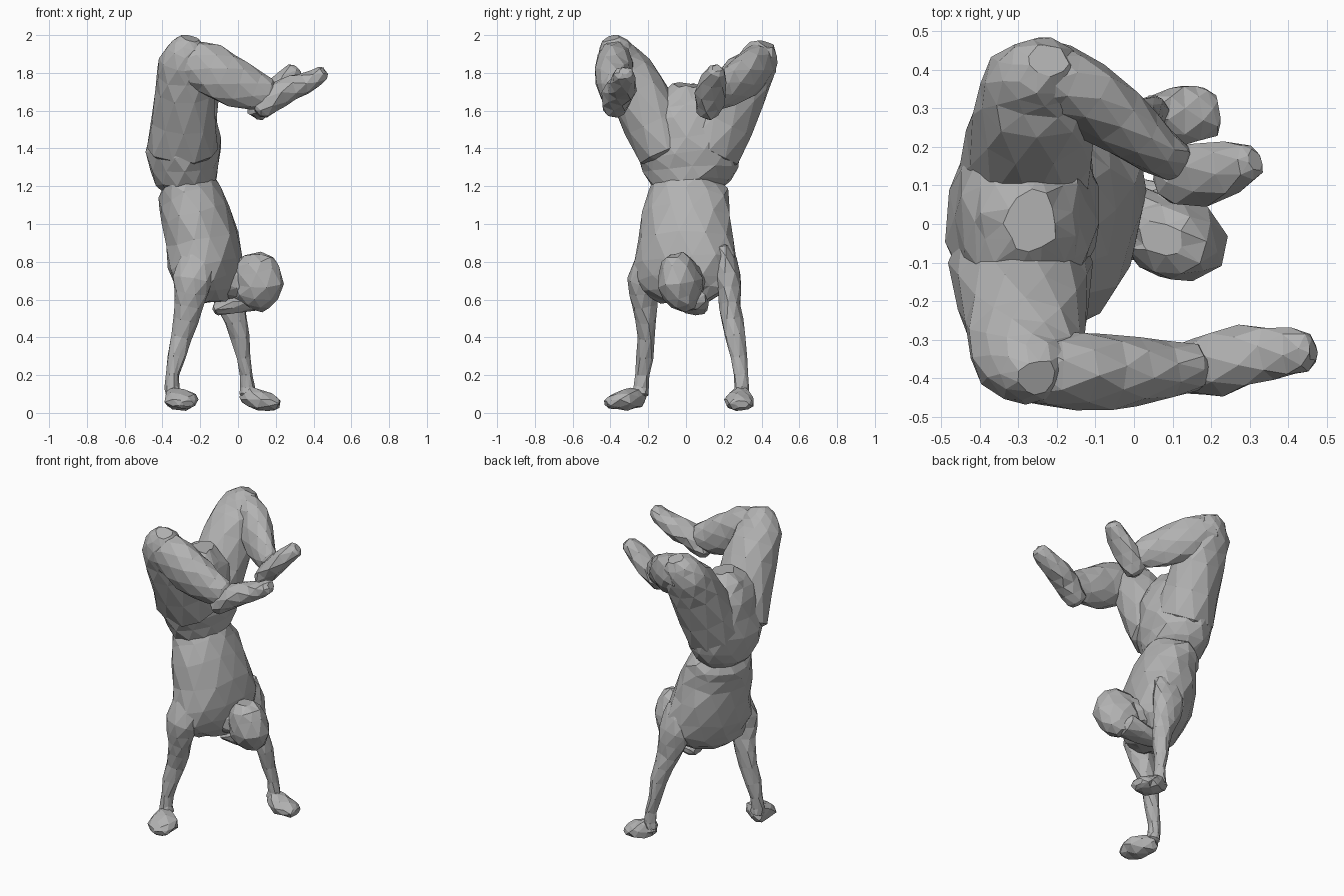
import bpy, bmesh, math, random
from mathutils import Vector

random.seed(4)
cube = bpy.data.objects.get("Cube")
if cube:
    bpy.data.objects.remove(cube)

grey = bpy.data.materials.new("stone grey")
grey.use_nodes = True
tone = (.45, .45, .45, 1)
grey.diffuse_color = tone
grey.node_tree.nodes["Principled BSDF"].inputs["Base Color"].default_value = tone

ACROSS = Vector((0, 1, 0))
TWISTED = Vector((.4, 1, 0))
FORWARD = Vector((1, 0, 0))


def smooth_stations(stations):
    """Insert a curved in-between station in every span."""
    result = []
    last = len(stations) - 1
    for i in range(last):
        before, here = stations[max(i - 1, 0)], stations[i]
        there, after = stations[i + 1], stations[min(i + 2, last)]
        middle = [(b + c) / 2 + (b + c - a - d) / 16
                  for a, b, c, d in zip(before, here, there, after)]
        result += [here, middle]
    return result + [stations[last]]


def rounded_cap(end, inner):
    """A smaller station just beyond the end of a limb."""
    tip = Vector(end[:3])
    outward = (tip - Vector(inner[:3])).normalized()
    half_width, half_depth = end[3:]
    tip += outward * min(half_width, half_depth) * .45
    return [*tip, half_width * .55, half_depth * .55]


def body_part(name, *stations, side_start=ACROSS, side_end=None, sides=9, rough=.006):
    """Faceted skin over stations: centre, half width, half depth."""
    path = smooth_stations(stations)
    path = [rounded_cap(path[0], path[1]), *path, rounded_cap(path[-1], path[-2])]
    last = len(path) - 1
    bm = bmesh.new()
    loops = []
    for i, (*centre, half_width, half_depth) in enumerate(path):
        ahead, behind = path[min(i + 1, last)], path[max(i - 1, 0)]
        along = (Vector(ahead[:3]) - Vector(behind[:3])).normalized()
        side = side_start.lerp(side_end or side_start, i / last)
        side = (side - along * side.dot(along)).normalized()
        deep = along.cross(side)
        loop = []
        for k in range(sides):
            angle = math.tau * (k + (i % 2) / 2) / sides
            point = Vector(centre)
            point += side * half_width * math.cos(angle) * 1.04
            point += deep * half_depth * math.sin(angle) * 1.04
            point += Vector([random.uniform(-rough, rough) for axis in range(3)])
            loop.append(bm.verts.new(point))
        loops.append(loop)
    # Staggered rings make a triangle skin
    for i in range(last):
        low, high = loops[i], loops[i + 1]
        for k in range(sides):
            n = (k + 1) % sides
            if i % 2:
                bm.faces.new((low[k], low[n], high[n]))
                bm.faces.new((low[k], high[n], high[k]))
            else:
                bm.faces.new((low[k], low[n], high[k]))
                bm.faces.new((low[n], high[n], high[k]))
    bm.faces.new(loops[0])
    bm.faces.new(loops[-1])
    bmesh.ops.recalc_face_normals(bm, faces=bm.faces)
    mesh = bpy.data.meshes.new(name)
    bm.to_mesh(mesh)
    bm.free()
    mesh.materials.append(grey)
    bpy.context.collection.objects.link(bpy.data.objects.new(name, mesh))


# Upside-down trunk, twisted at the shoulders
body_part("torso",
          (-.15, 0, .65, .24, .14),
          (-.17, 0, .8, .27, .19),
          (-.22, 0, 1.05, .23, .18),
          (-.28, .03, 1.2, .19, .15),
          side_start=TWISTED, side_end=ACROSS, sides=12, rough=.01)
body_part("trouser_hips",
          (-.28, .03, 1.22, .2, .16),
          (-.29, .02, 1.38, .27, .19),
          (-.28, 0, 1.57, .24, .16),
          (-.27, 0, 1.68, .14, .12),
          sides=12, rough=.01)

# Head tipped back and turned, with jaw and neck
body_part("head",
          (.08, -.04, .8, .08, .11),
          (.1, -.03, .69, .11, .135),
          (.08, 0, .59, .08, .1),
          side_start=TWISTED, rough=.009)
body_part("jaw",
          (.08, .02, .6, .09, .06),
          (-.11, .06, .55, .06, .035))
body_part("neck",
          (-.1, 0, .7, .12, .09),
          (.08, 0, .7, .08, .1))

# Arms, each ending in a flat planted hand
body_part("right_arm",
          (-.2, -.18, .86, .06, .1),
          (-.24, -.23, .7, .075, .1),
          (-.26, -.22, .57, .065, .07),
          (-.3, -.21, .4, .045, .055),
          (-.345, -.23, .2, .04, .035),
          (-.345, -.24, .1, .04, .04))
body_part("left_arm",
          (-.11, .18, .86, .06, .1),
          (-.08, .22, .72, .07, .1),
          (-.04, .235, .57, .055, .07),
          (.01, .26, .4, .05, .045),
          (.045, .29, .2, .04, .03),
          (.05, .29, .1, .04, .04))
body_part("right_hand",
          (-.35, -.24, .08, .04, .05),
          (-.3, -.33, .07, .09, .055),
          (-.27, -.41, .05, .05, .03),
          side_start=FORWARD, sides=7)
body_part("left_hand",
          (.04, .3, .1, .04, .05),
          (.12, .28, .065, .08, .055),
          (.2, .29, .05, .065, .035), sides=7)

# Splayed thighs rising to bent knees
body_part("right_thigh",
          (-.29, -.1, 1.4, .16, .18),
          (-.28, -.26, 1.71, .15, .155),
          (-.28, -.35, 1.86, .115, .13),
          (-.26, -.385, 1.95, .08, .09), sides=10)
body_part("left_thigh",
          (-.28, .12, 1.4, .17, .17),
          (-.26, .28, 1.71, .15, .15),
          (-.25, .37, 1.84, .11, .135),
          (-.23, .41, 1.92, .08, .09), sides=10)

# Shins folded over
body_part("right_shin",
          (-.28, -.37, 1.87, .09, .11),
          (-.15, -.38, 1.82, .1, .13),
          (0, -.38, 1.74, .09, .125),
          (.16, -.37, 1.69, .06, .08))
body_part("left_shin",
          (-.25, .39, 1.85, .09, .11),
          (-.13, .34, 1.8, .09, .125),
          (0, .23, 1.73, .07, .11),
          (.11, .16, 1.68, .05, .07))

# Feet with heels and pointed toes
body_part("right_foot",
          (.12, -.38, 1.6, .06, .05),
          (.22, -.36, 1.69, .08, .07),
          (.35, -.33, 1.74, .07, .055),
          (.45, -.33, 1.8, .05, .04), sides=7)
body_part("left_foot",
          (.09, .12, 1.59, .06, .05),
          (.18, .13, 1.69, .08, .06),
          (.3, .16, 1.81, .05, .045), sides=7)
